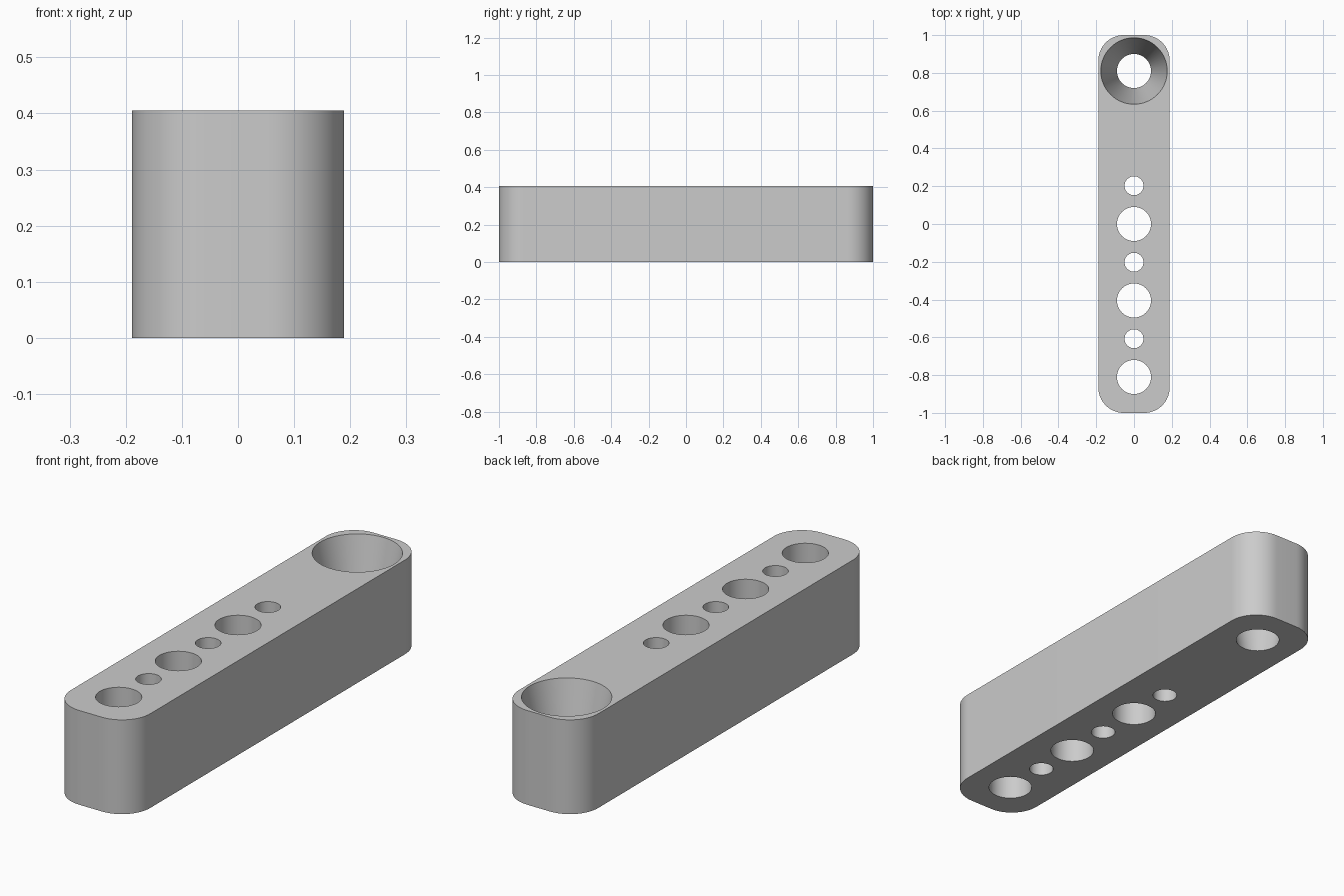
import bpy
import bmesh
from mathutils import Matrix

if "Cube" in bpy.data.objects:
    bpy.data.objects.remove(bpy.data.objects["Cube"], do_unlink=True)

WIDTH, LENGTH, HEIGHT = 0.378, 2.0, 0.405
CORNER = 0.135
PITCH = HEIGHT            # spacing of the large holes
LARGE, SMALL, MOUTH = 0.09, 0.05, 0.176

# Single grey finish
grey = bpy.data.materials.new("light grey")
grey.use_nodes = True
colour = (0.6, 0.6, 0.6, 1)
grey.diffuse_color = colour
grey.node_tree.nodes["Principled BSDF"].inputs["Base Color"].default_value = colour


def make_object(name, bm):
    mesh = bpy.data.meshes.new(name)
    bm.to_mesh(mesh)
    bm.free()
    mesh.materials.append(grey)
    obj = bpy.data.objects.new(name, mesh)
    bpy.context.collection.objects.link(obj)
    return obj


# Block with rounded upright corners
bm = bmesh.new()
bmesh.ops.create_cube(bm, size=1)
bmesh.ops.scale(bm, vec=(WIDTH, LENGTH, HEIGHT), verts=bm.verts)
bmesh.ops.translate(bm, vec=(0, 0, HEIGHT / 2), verts=bm.verts)
uprights = [e for e in bm.edges if abs(e.verts[0].co.z - e.verts[1].co.z) > 0.1]
bmesh.ops.bevel(bm, geom=uprights, offset=CORNER, segments=16, profile=0.5,
                affect='EDGES')
block = make_object("drilled_block", bm)

# Cutters for the row of holes, run past both faces
bm = bmesh.new()
OVER = 0.05


def add_cutter(y, bottom, top):
    slope = (top - bottom) / HEIGHT * OVER
    bmesh.ops.create_cone(bm, cap_ends=True, segments=64,
                          radius1=bottom - slope, radius2=top + slope,
                          depth=HEIGHT + 2 * OVER,
                          matrix=Matrix.Translation((0, y, HEIGHT / 2)))


for i in range(-2, 2):
    add_cutter(i * PITCH, LARGE, LARGE)
add_cutter(PITCH, LARGE, LARGE)
for i in (-1.5, -0.5, 0.5):
    add_cutter(i * PITCH, SMALL, SMALL)
add_cutter(2 * PITCH, LARGE, MOUTH)    # flared hole at the back end
cutter = make_object("hole_cutters", bm)
cutter.hide_render = True

# Cut the holes and tidy up
bpy.ops.object.select_all(action='DESELECT')
block.select_set(True)
bpy.context.view_layer.objects.active = block
cut = block.modifiers.new("holes", 'BOOLEAN')
cut.operation = 'DIFFERENCE'
cut.solver = 'EXACT'
cut.object = cutter
bpy.ops.object.modifier_apply(modifier=cut.name)
bpy.data.objects.remove(cutter, do_unlink=True)
bpy.ops.object.shade_smooth_by_angle(angle=0.6)
